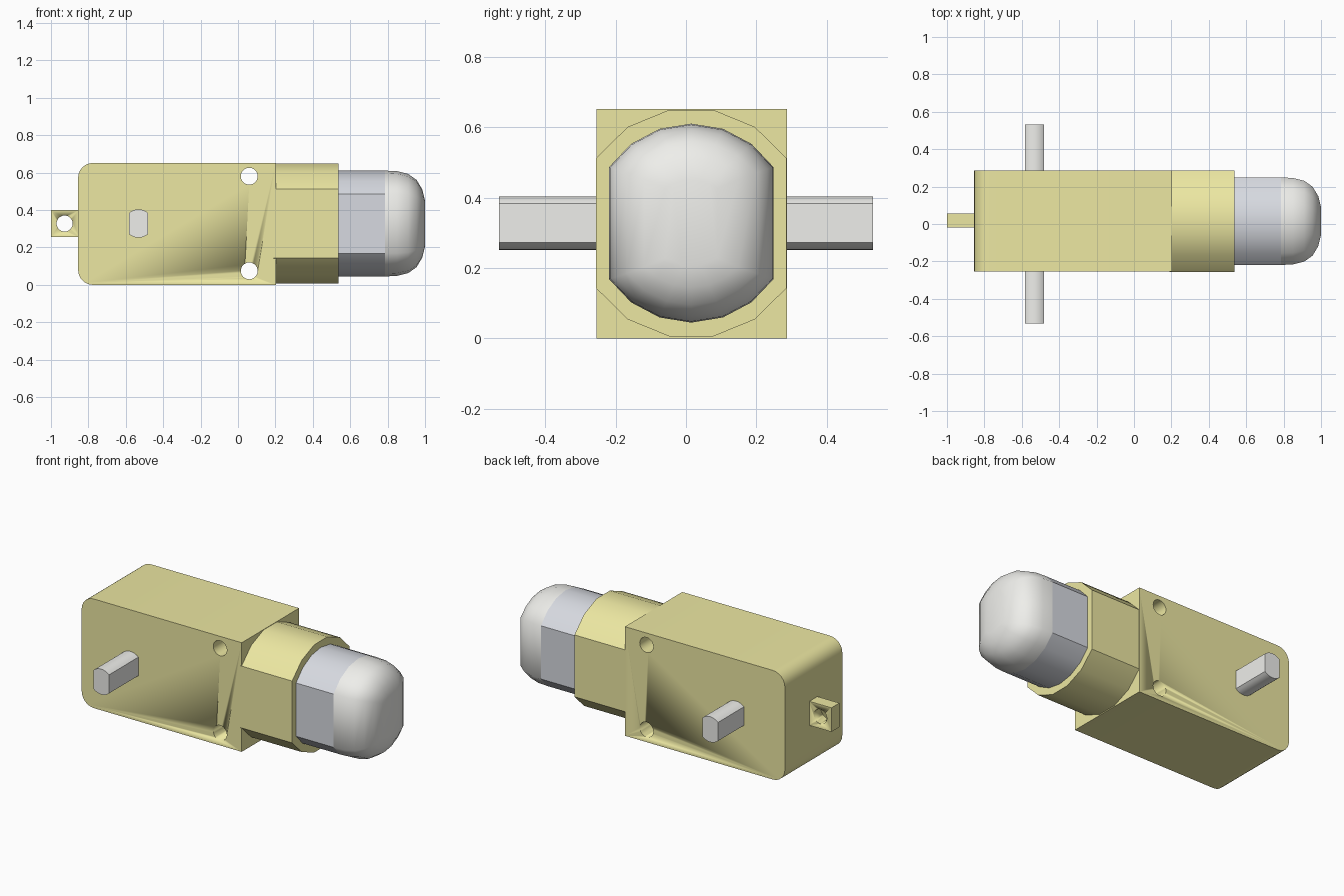
import bpy, bmesh, math

if "Cube" in bpy.data.objects:
    bpy.data.objects.remove(bpy.data.objects["Cube"])

CY, CZ = 0.015, 0.328   # axis of the motor


def material(name, rgb):
    m = bpy.data.materials.new(name)
    m.diffuse_color = (*rgb, 1)
    m.use_nodes = True
    m.node_tree.nodes["Principled BSDF"].inputs["Base Color"].default_value = m.diffuse_color
    return m


YELLOW = material("yellow_plastic", (0.84, 0.80, 0.36))
STEEL = material("steel", (0.68, 0.70, 0.75))
WHITE = material("white_plastic", (0.86, 0.86, 0.83))


def loft(name, rings, mat, angle=30):
    """Skin a list of equal-length closed rings and cap both ends."""
    bm = bmesh.new()
    vs = [[bm.verts.new(p) for p in r] for r in rings]
    n = len(vs[0])
    for a, b in zip(vs, vs[1:]):
        for i in range(n):
            j = (i + 1) % n
            bm.faces.new((a[i], a[j], b[j], b[i]))
    bm.faces.new(vs[0])
    bm.faces.new(vs[-1])
    bmesh.ops.recalc_face_normals(bm, faces=bm.faces)
    me = bpy.data.meshes.new(name)
    bm.to_mesh(me)
    bm.free()
    ob = bpy.data.objects.new(name, me)
    bpy.context.collection.objects.link(ob)
    me.materials.append(mat)
    bpy.ops.object.select_all(action='DESELECT')
    ob.select_set(True)
    bpy.context.view_layer.objects.active = ob
    bpy.ops.object.shade_smooth_by_angle(angle=math.radians(angle))
    return ob


def double_d(r, w, segs):
    """Circle of radius r with flats at +-w; returns (across flats, along flats)."""
    a = math.asin(w / r)
    arc = [-a + 2 * a * i / segs for i in range(segs + 1)]
    return [(s * r * math.sin(t), s * r * math.cos(t)) for s in (1, -1) for t in arc]


def along_y(pts, y0, y1):
    return [[(x, y, z) for x, z in pts] for y in (y0, y1)]


def motor_ring(x, r, w, segs):
    return [(x, CY + u, CZ + v) for u, v in double_d(r, w, segs)]


def drill(ob, x, z, r):
    """Round hole through the part along y."""
    pts = [(x + r * math.cos(t * math.pi / 12), z + r * math.sin(t * math.pi / 12)) for t in range(24)]
    cutter = loft("hole_cutter", along_y(pts, -0.7, 0.7), ob.data.materials[0])
    cutter.hide_render = True
    mod = ob.modifiers.new("hole", 'BOOLEAN')
    mod.operation, mod.solver, mod.object = 'DIFFERENCE', 'EXACT', cutter
    bpy.context.view_layer.objects.active = ob
    bpy.ops.object.modifier_apply(modifier=mod.name)
    bpy.data.objects.remove(cutter)


# gearbox case with rounded rear corners
R, X0, X1, H = 0.08, -0.855, 0.203, 0.652
profile = [(X1, 0), (X1, H)]
for cz, start in ((H - R, 90), (R, 180)):
    for i in range(7):
        t = math.radians(start + 15 * i)
        profile.append((X0 + R + R * math.cos(t), cz + R * math.sin(t)))
case = loft("gearbox_case", along_y(profile, -0.255, 0.287), YELLOW)
for z in (0.075, 0.581):
    drill(case, 0.06, z, 0.045)

# mounting tab
tab = loft("mounting_tab", along_y([(-1, 0.256), (-0.85, 0.256), (-0.85, 0.4), (-1, 0.4)], -0.02, 0.055), YELLOW)
drill(tab, -0.927, CZ, 0.043)

# output shaft, flattened on two sides
shaft = [(-0.532 + u, CZ + v) for u, v in double_d(0.076, 0.052, 8)]
loft("output_shaft", along_y(shaft, -0.532, 0.532), WHITE)

# motor sleeve, motor can and rounded end cap
loft("motor_sleeve", [motor_ring(x, 0.328, 0.271, 5) for x in (0.19, 0.537)], YELLOW)
loft("motor_can", [motor_ring(x, 0.283, 0.234, 6) for x in (0.5, 0.785)], STEEL)
steps = [(0.785, 0), (0.85, 0.003), (0.91, 0.018), (0.955, 0.05), (0.985, 0.1), (1.0, 0.16)]
loft("motor_end_cap", [motor_ring(x, 0.283 - d, 0.234 - d, 6) for x, d in steps], WHITE, 50)
